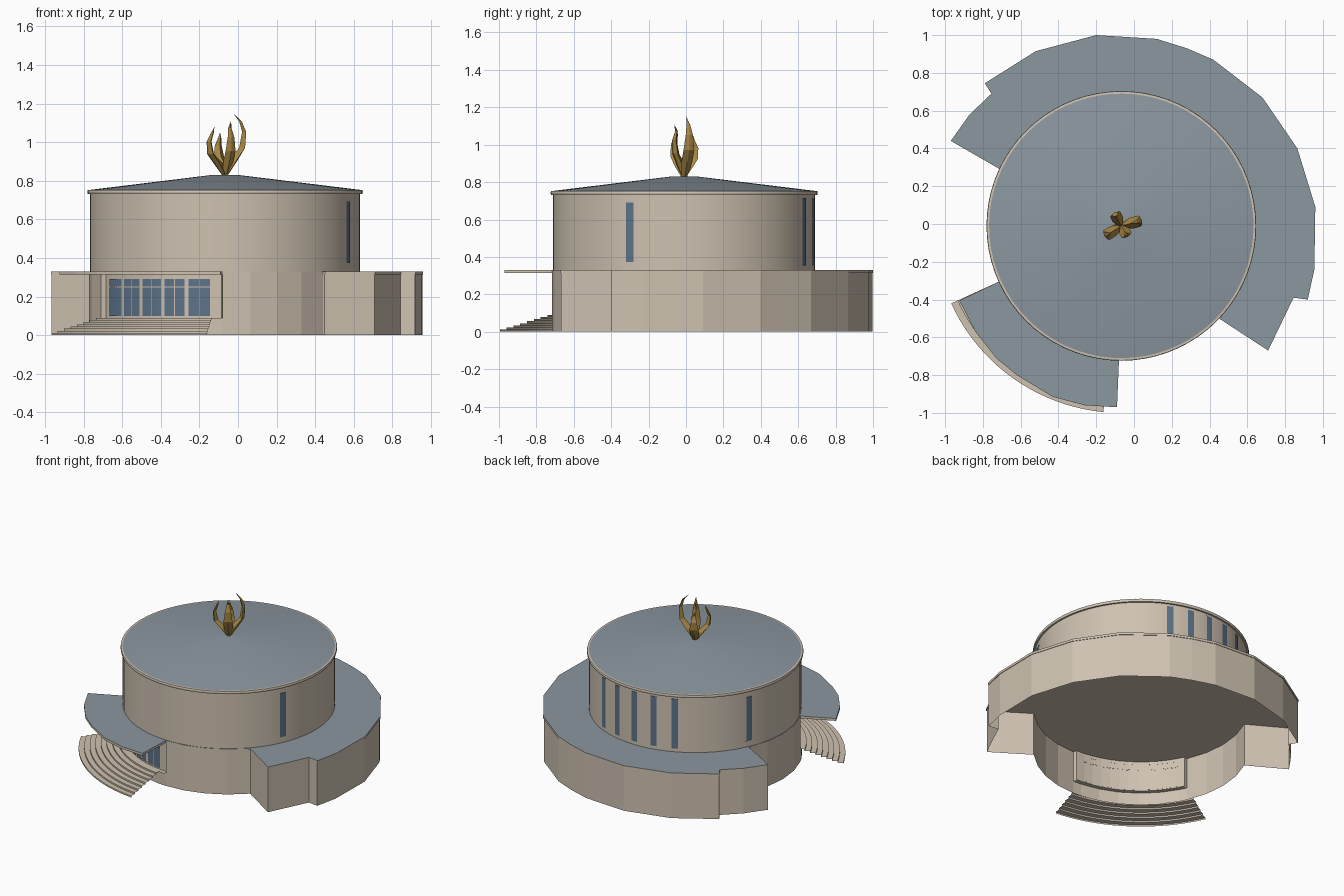
import bpy, bmesh
from math import cos, sin, radians
from mathutils import Vector

cube = bpy.data.objects.get("Cube")
if cube:
    bpy.data.objects.remove(cube, do_unlink=True)

CX, CY = -0.067, -0.01      # drum axis
SLAB_Z, SLAB_TOP = 0.313, 0.33
LANDING_Z = 0.09


def material(name, rgb):
    m = bpy.data.materials.new(name)
    m.use_nodes = True
    m.diffuse_color = (*rgb, 1)
    m.node_tree.nodes["Principled BSDF"].inputs["Base Color"].default_value = (*rgb, 1)
    return m


STONE = material("warm_stone", (0.62, 0.54, 0.44))
ROOF = material("slate_roof", (0.26, 0.31, 0.35))
GLASS = material("blue_glass", (0.11, 0.17, 0.25))
GOLD = material("aged_gold", (0.40, 0.25, 0.06))


def make(name, verts, faces, *mats, smooth=False, fix_normals=False):
    mesh = bpy.data.meshes.new(name)
    mesh.from_pydata([tuple(v) for v in verts], [], faces)
    for m in mats:
        mesh.materials.append(m)
    if fix_normals:
        bm = bmesh.new()
        bm.from_mesh(mesh)
        bmesh.ops.recalc_face_normals(bm, faces=bm.faces)
        bm.to_mesh(mesh)
        bm.free()
    obj = bpy.data.objects.new(name, mesh)
    bpy.context.collection.objects.link(obj)
    if smooth:
        bpy.ops.object.select_all(action='DESELECT')
        obj.select_set(True)
        bpy.context.view_layer.objects.active = obj
        bpy.ops.object.shade_smooth_by_angle(angle=radians(20))
    return obj


def polar(r, deg):
    return (CX + r * cos(radians(deg)), CY + r * sin(radians(deg)))


def arc(r, a0, a1, n):
    return [polar(r, a0 + (a1 - a0) * i / n) for i in range(n + 1)]


def ribbon(name, path, z0, z1, mat, closed=True):
    """Upright single-sided wall following a path."""
    n = len(path)
    verts = [(x, y, z) for z in (z0, z1) for x, y in path]
    faces = [(i, (i + 1) % n, n + (i + 1) % n, n + i) for i in range(n if closed else n - 1)]
    return make(name, verts, faces, mat)


def sweep(name, profile, a0, a1, n, mat, smooth=False):
    """Radius-height profile swept about the drum axis."""
    k = len(profile)
    verts = [(*polar(r, a0 + (a1 - a0) * i / n), z) for i in range(n + 1) for r, z in profile]
    faces = [(i * k + j, (i + 1) * k + j, (i + 1) * k + j + 1, i * k + j + 1)
             for i in range(n) for j in range(k - 1)]
    obj = make(name, verts, faces, mat)
    bm = bmesh.new()
    bm.from_mesh(obj.data)
    bmesh.ops.remove_doubles(bm, verts=bm.verts, dist=1e-5)
    bm.to_mesh(obj.data)
    bm.free()
    if smooth:
        bpy.ops.object.select_all(action='DESELECT')
        obj.select_set(True)
        bpy.context.view_layer.objects.active = obj
        bpy.ops.object.shade_smooth_by_angle(angle=radians(20))
    return obj


def panel(name, a0, a1, z0, z1, r, mat):
    """Thin curved plate lying on a round wall."""
    t = 0.005
    return sweep(name, [(r - t, z0), (r, z0), (r, z1), (r - t, z1)], a0, a1, 4, mat)


# Outlines, counter-clockwise
annex = [(0.45, -0.50), (0.71, -0.67), (0.845, -0.39), (0.92, -0.40), (0.955, -0.24),
         (0.96, 0.09), (0.865, 0.40), (0.68, 0.67), (0.42, 0.87), (0.28, 0.93),
         (0.12, 0.98), (-0.20, 1.0), (-0.52, 0.915), (-0.79, 0.745), (-0.755, 0.69),
         (-0.87, 0.58), (-0.97, 0.44), (-0.71, 0.29)]
canopy = [(-0.925, -0.405), (-0.84, -0.57), (-0.73, -0.71), (-0.62, -0.80),
          (-0.43, -0.915), (-0.26, -0.96), (-0.09, -0.97)]
side_arc = arc(0.706, 155, 204.5, 4)
front_arc = arc(0.706, 269, 316, 4)
inset_annex = [(x * 0.996, y * 0.996) for x, y in annex]

# Lower walls: a full plinth, then a wall that steps back at the entrance
ribbon("plinth_wall", inset_annex + side_arc + arc(0.706, 209, 264, 5) + front_arc,
       0, LANDING_Z, STONE)
ribbon("ground_floor_wall", inset_annex + side_arc + arc(0.68, 205, 268.5, 12) + front_arc,
       LANDING_Z, SLAB_Z, STONE)

# Flat roof slab with entrance canopy
outline = annex + side_arc + canopy + front_arc
n = len(outline)
slab = make("annex_roof_slab",
            [(x, y, z) for z in (SLAB_Z, SLAB_TOP) for x, y in outline],
            [tuple(range(n - 1, -1, -1)), tuple(range(n, 2 * n))] +
            [(i, (i + 1) % n, n + (i + 1) % n, n + i) for i in range(n)], STONE, ROOF)
for f in slab.data.polygons:
    f.material_index = 1 if f.normal.z > 0.5 else 0

# Drum, rim and shallow cone
sweep("drum_wall", [(0.70, SLAB_Z + 0.005), (0.70, 0.732)], 0, 360, 72, STONE, True)
sweep("drum_rim", [(0.70, 0.732), (0.712, 0.732), (0.714, 0.742), (0.712, 0.752), (0.70, 0.753)],
      0, 360, 72, STONE, True)
sweep("cone_roof", [(0.70, 0.753), (0.07, 0.83), (0, 0.83)], 0, 360, 72, ROOF, True)

# Tall slit windows
for i, a in enumerate((66, 78, 90, 102, 114)):
    panel(f"back_window_{i + 1}", a - 1.8, a + 1.8, 0.355, 0.715, 0.703, GLASS)
for name, a in (("front_slit_window", -24.5), ("rear_slit_window", 155.5)):
    panel(name, a - 1.8, a + 1.8, 0.373, 0.692, 0.703, GLASS)

# Entrance doors, each with two tall panes under two small ones
for d in range(5):
    start = 208.8 + d * 11.3
    for c in range(2):
        a = start + c * 4.9
        panel(f"door_{d + 1}_pane_{c + 1}", a, a + 4.6, 0.10, 0.246, 0.684, GLASS)
        panel(f"door_{d + 1}_transom_{c + 1}", a, a + 4.6, 0.251, 0.29, 0.684, GLASS)

# Curved steps, open underneath
STEPS = 8
rise, run = LANDING_Z / STEPS, 0.0365
steps = [(0.99, 0)]
for s in range(STEPS):
    z = rise * (s + 1)
    steps += [(0.99 - run * s, z), (0.99 - run * (s + 1) if s < STEPS - 1 else 0.70, z)]
sweep("entrance_steps", steps, 204.5, 264.5, 20, STONE)
sweep("entrance_landing", [(0.71, LANDING_Z), (0.675, LANDING_Z)], 205, 268.5, 12, STONE)


# Flame sculpture: four faceted petals
def petal(name, az, reach, height, tip):
    out = Vector((cos(radians(az)), sin(radians(az)), 0))
    side = Vector((-out.y, out.x, 0))
    base = Vector((CX, CY, 0.825))
    rings = [(0.05, 0, 0.014, 0.014), (0.5, 0.25, 0.030, 0.026), (0.92, 0.45, 0.030, 0.016),
             (1.0, 0.70, 0.020, 0.011), (0.8, 0.87, 0.010, 0.007)]
    verts, faces = [], []
    for r, h, w, d in rings:
        c = base + out * (r * reach) + Vector((0, 0, h * height))
        verts += [c + out * d * 0.5, c + side * w, c - out * d * 1.5, c - side * w]
    for k in range(len(rings) - 1):
        for j in range(4):
            a, b = k * 4 + j, k * 4 + (j + 1) % 4
            faces.append((a, b, b + 4, a + 4))
    last = len(verts) - 4
    verts.append(base + out * (tip * reach) + Vector((0, 0, height)))
    faces += [(last + j, last + (j + 1) % 4, last + 4) for j in range(4)] + [(3, 2, 1, 0)]
    make(name, verts, faces, GOLD, fix_normals=True)


petal("flame_petal_tall", 15, 0.108, 0.325, 0.4)
petal("flame_petal_side", 212, 0.100, 0.255, 0.65)
petal("flame_petal_front", 300, 0.062, 0.285, 1.0)
petal("flame_petal_back", 118, 0.075, 0.225, 0.75)
